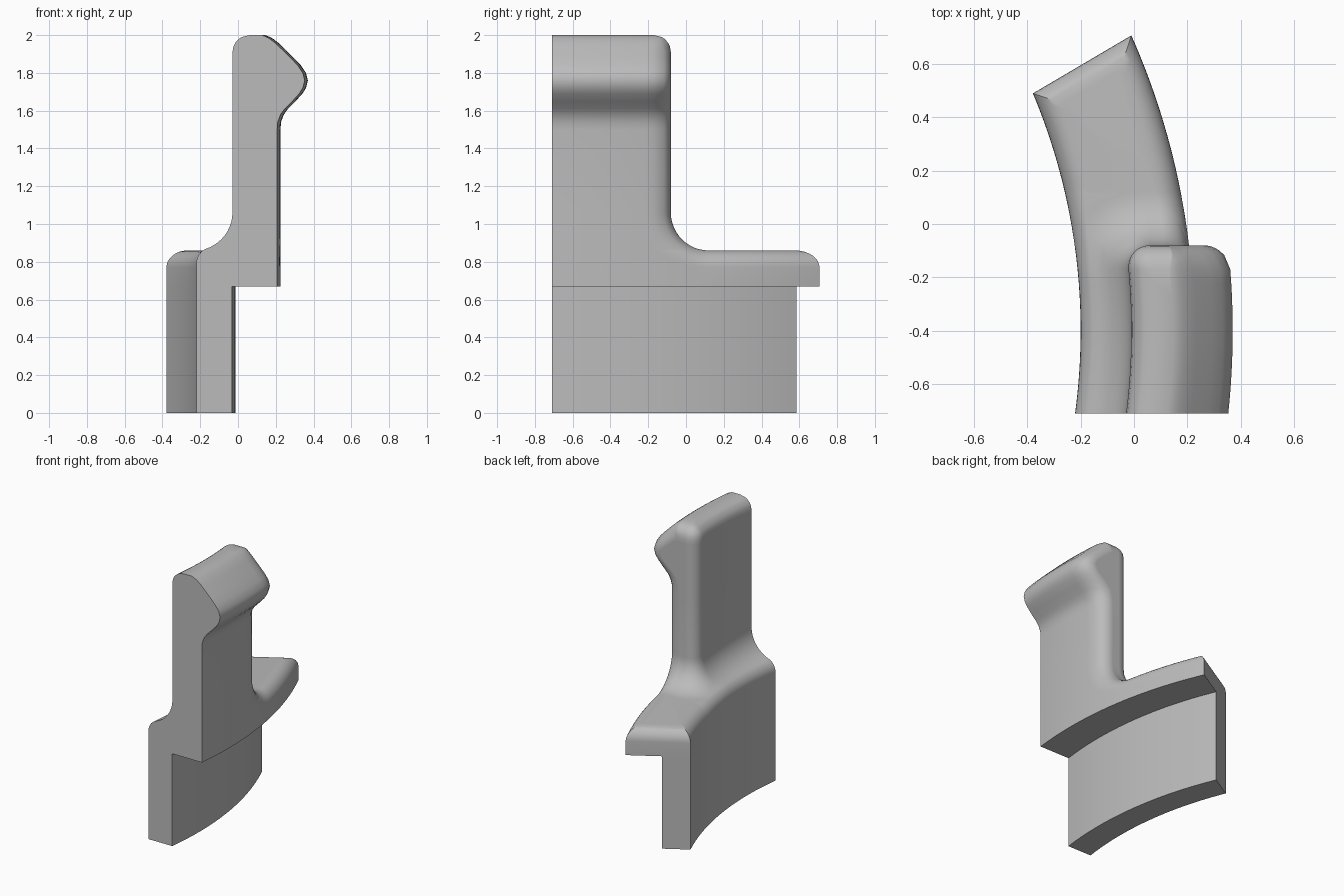
import bpy, bmesh
from math import sqrt, sin, cos, pi

if "Cube" in bpy.data.objects:
    bpy.data.objects.remove(bpy.data.objects["Cube"], do_unlink=True)

# Main dimensions: radial offsets run across the wall, y runs along it
ARC_X, ARC_Y, ARC_R = -2.5, -0.4, 2.5
FRONT, STEM_BACK, LEDGE_TOP, TOP = -0.71, -0.08, 0.86, 2.0
WALL_LEFT, WALL_RIGHT, FLANGE_RIGHT, STEM_LEFT = -0.2, -0.012, 0.225, -0.01
EDGE, FILLET = 0.09, 0.2
FLANGE_BOTTOM = 0.67
FILLET_Z = LEDGE_TOP + FILLET
FILLET_Y = STEM_BACK + FILLET
SIDE, CORNER, LEDGE = 10, 9, 14

# Right-hand outline of the hook: height and radial offset
HOOK = [(1.5, .225), (1.54, .228), (1.58, .243), (1.61, .265), (1.65, .305),
        (1.69, .341), (1.72, .36), (1.76, .37), (1.8, .36), (1.84, .333),
        (1.88, .295), (1.91, .265), (1.94, .234), (1.96, .213), (1.98, .187),
        (1.99, .17), (TOP, .145)]


def root(v):
    return sqrt(max(v, 0))


def bend(r, y):
    return ARC_X + root((ARC_R + r) ** 2 - (y - ARC_Y) ** 2)


def round_inset(d):
    """Inset of a rounded edge at depth d below its face."""
    d = min(max(d, 0), EDGE)
    return EDGE - root(EDGE ** 2 - (EDGE - d) ** 2)


def lerp(a, b, t):
    return a + (b - a) * t


def spread(a, b, n):
    return [(lerp(a[0], b[0], i / (n + 1)), lerp(a[1], b[1], i / (n + 1)))
            for i in range(1, n + 1)]


def end_y(r, inset):
    """Slanted far end of the ledge and the wall."""
    y = 0.5
    for _ in range(20):
        y = 0.493 + 0.589 * (bend(r, y) + 0.373) - inset / 0.862
    return y


def left_limit(y, z):
    """Rounded upper left edge, lifted slightly beside the stem."""
    t = min(max((y - STEM_BACK + EDGE) / (FILLET + EDGE), 0), 1)
    rise = z - lerp(0.788, LEDGE_TOP - EDGE, t)
    if rise <= 0:
        return WALL_LEFT
    return WALL_LEFT + EDGE - root(EDGE ** 2 - rise ** 2)


def right_corner(right, z, least, stretch):
    """Rounded back right edge following the stem, fillet and ledge."""
    pts = []
    for i in range(CORNER):
        e = round_inset(least) * sin(pi / 2 * i / (CORNER - 1))
        d = max(round_inset(e), min(least, EDGE))
        drop = max(FILLET_Z - z, 0)
        pts.append((right - e * stretch,
                    FILLET_Y - root((FILLET + d) ** 2 - drop ** 2)))
    return pts


def left_corner(radius):
    cx, cy = STEM_LEFT + EDGE, STEM_BACK - EDGE
    angles = [pi / 2 * (1 + i / (CORNER - 1)) for i in range(CORNER)]
    return [(cx + radius * cos(a), cy + radius * sin(a)) for a in angles]


def ledge_slice(z, right):
    inset = round_inset(LEDGE_TOP - z)
    corner = right_corner(right, z, LEDGE_TOP - z, 1)
    far_r, far_l = right - inset, left_limit(FILLET_Y, z)
    ends = [(r, end_y(r, inset)) for r in (far_r, far_l)]
    left = [(left_limit(y, z), y) for _, y in left_corner(EDGE + FILLET)]
    return (spread((right, FRONT), corner[0], SIDE)
            + corner + spread(corner[-1], ends[0], LEDGE - 1) + [ends[0]]
            + [ends[1]] + spread(ends[1], left[0], LEDGE - 1)
            + left + spread(left[-1], (left[-1][0], FRONT), SIDE))


def stem_slice(z, right, stretch):
    drop = max(FILLET_Z - z, 0)
    flare = FILLET - root(FILLET ** 2 - drop ** 2)
    crown = round_inset(TOP - z) if z > TOP - EDGE else 0
    corner = right_corner(right, z, crown, stretch)
    left = left_corner(EDGE + flare - crown)
    if z < 1:
        left = [(max(r, left_limit(y, z)), y) for r, y in left]
    return (spread((right, FRONT), corner[0], SIDE)
            + corner + spread(corner[-1], left[0], 2 * LEDGE)
            + left + spread(left[-1], (left[-1][0], FRONT), SIDE))


def closed(points):
    """Add the two corners on the flat front."""
    first, last = points[0], points[-1]
    return [(first[0], FRONT)] + points + [(last[0], FRONT)]


# Horizontal slices from the floor to the crown
slices = [(z, ledge_slice(z, WALL_RIGHT)) for z in (0, FLANGE_BOTTOM)]
slices.append((FLANGE_BOTTOM, ledge_slice(FLANGE_BOTTOM, FLANGE_RIGHT)))
for i in range(9):
    z = LEDGE_TOP - EDGE * (1 - sin(pi / 2 * i / 8))
    slices.append((z, ledge_slice(z, FLANGE_RIGHT)))
for i in range(13):
    z = FILLET_Z - FILLET * cos(pi / 2 * i / 12)
    slices.append((z, stem_slice(z, FLANGE_RIGHT, 1)))
for i, (z, right) in enumerate(HOOK):
    (z0, r0), (z1, r1) = HOOK[max(i - 1, 0)], HOOK[min(i + 1, len(HOOK) - 1)]
    stretch = min(sqrt(1 + ((r1 - r0) / (z1 - z0)) ** 2), sqrt(2))
    slices.append((z, stem_slice(z, right, stretch)))

# Skin the slices into one solid
bm = bmesh.new()
rings = [[bm.verts.new((bend(r, y), y, z)) for r, y in closed(pts)]
         for z, pts in slices]
for low, high in zip(rings, rings[1:]):
    for i in range(len(low)):
        j = (i + 1) % len(low)
        bm.faces.new((low[i], low[j], high[j], high[i]))
bm.faces.new(rings[0][::-1])
bm.faces.new(rings[-1])
bmesh.ops.remove_doubles(bm, verts=bm.verts[:], dist=0.0002)
bmesh.ops.recalc_face_normals(bm, faces=bm.faces[:])
flat = [f for f in bm.faces if f.calc_area() < 1e-8]
bmesh.ops.delete(bm, geom=flat, context='FACES')
mesh = bpy.data.meshes.new("curved_hook_bracket")
bm.to_mesh(mesh)
bm.free()
bracket = bpy.data.objects.new("curved_hook_bracket", mesh)
bpy.context.collection.objects.link(bracket)

# Plain grey finish
grey = bpy.data.materials.new("light_grey")
grey.use_nodes = True
colour = (0.5, 0.5, 0.5, 1)
grey.diffuse_color = colour
grey.node_tree.nodes["Principled BSDF"].inputs["Base Color"].default_value = colour
mesh.materials.append(grey)

bpy.ops.object.select_all(action='DESELECT')
bracket.select_set(True)
bpy.context.view_layer.objects.active = bracket
bpy.ops.object.shade_smooth_by_angle(angle=pi / 6)
